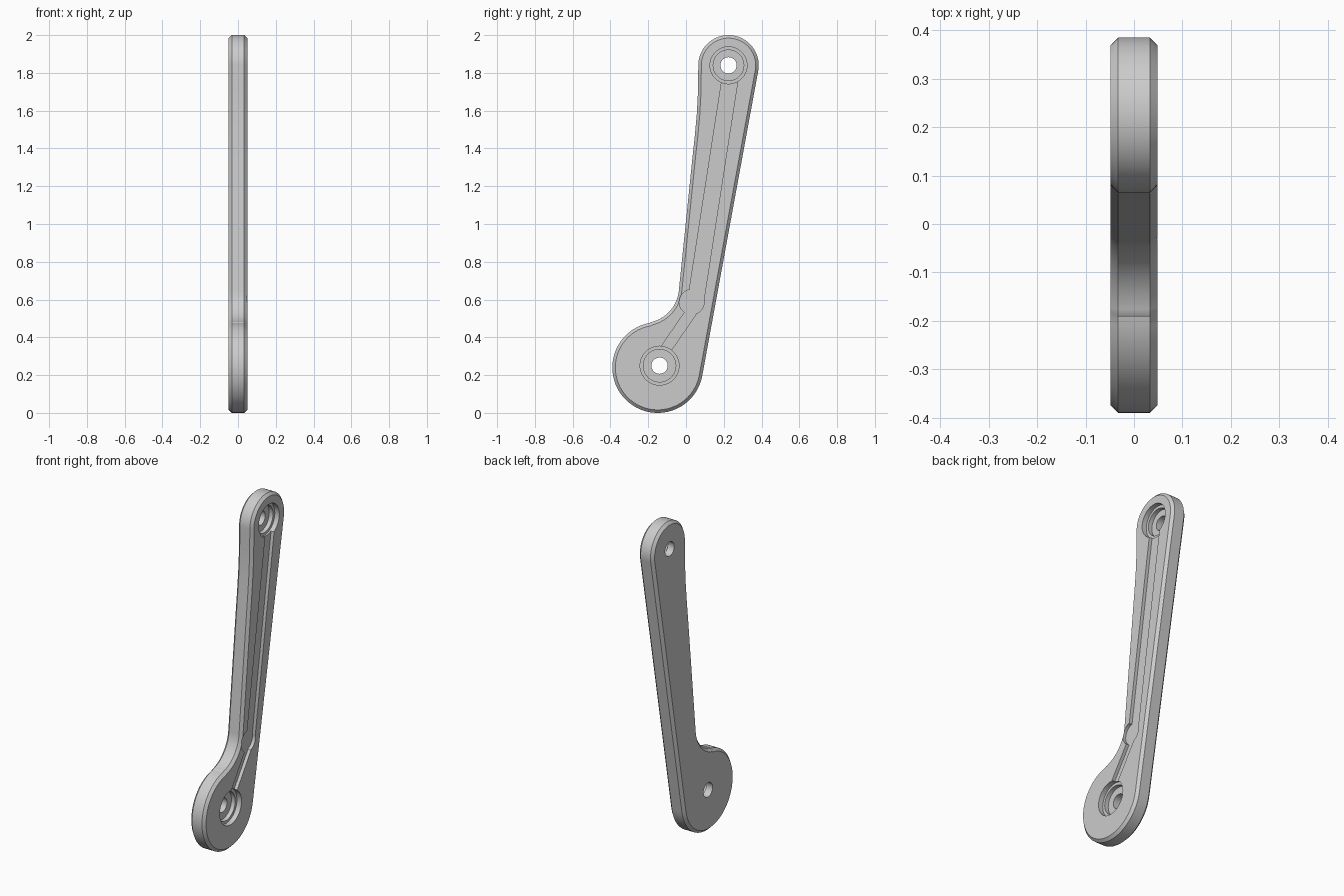
import bpy, bmesh, math
from mathutils import Vector

cube = bpy.data.objects.get("Cube")
if cube:
    bpy.data.objects.remove(cube, do_unlink=True)

HALF = 0.049      # half thickness
CHAMFER = 0.016
TOP, BOTTOM, NODE = Vector((0.225, 1.84)), Vector((-0.14, 0.25)), Vector((0.03, 0.587))

grey = bpy.data.materials.new("plain grey")
grey.use_nodes = True
colour = (0.6, 0.6, 0.6, 1)
grey.diffuse_color = colour
grey.node_tree.nodes["Principled BSDF"].inputs["Base Color"].default_value = colour


def arc(centre, radius, start, end, steps):
    """Points in the (y, z) plane, angles in degrees."""
    angles = [math.radians(start + (end - start) * i / steps) for i in range(steps + 1)]
    return [Vector((centre[0] + radius * math.cos(a), centre[1] + radius * math.sin(a))) for a in angles]


def inset(points, amount):
    """Move a counter-clockwise outline inwards."""
    result = []
    for i, p in enumerate(points):
        a = (p - points[i - 1]).normalized()
        b = (points[(i + 1) % len(points)] - p).normalized()
        na, nb = Vector((-a.y, a.x)), Vector((-b.y, b.x))
        result.append(p + (na + nb) * amount / (1 + na.dot(nb)))
    return result


def loft(name, layers):
    """Closed solid from (x, outline) layers."""
    bm = bmesh.new()
    rings = [[bm.verts.new((x, p.x, p.y)) for p in pts] for x, pts in layers]
    for low, high in zip(rings, rings[1:]):
        for i in range(len(low)):
            j = (i + 1) % len(low)
            bm.faces.new((low[i], low[j], high[j], high[i]))
    bm.faces.new(rings[0][::-1])
    bm.faces.new(rings[-1])
    bmesh.ops.recalc_face_normals(bm, faces=bm.faces[:])
    mesh = bpy.data.meshes.new(name)
    bm.to_mesh(mesh)
    bm.free()
    mesh.materials.append(grey)
    obj = bpy.data.objects.new(name, mesh)
    bpy.context.collection.objects.link(obj)
    return obj


# Arm outline: big lower lobe, straight back edge, rounded tip, curved neck
outline = arc((-0.15, 0.24), 0.24, 100, 349.7, 56)
outline += arc(TOP, 0.16, -10.3, 180, 40)
outline += [Vector(p) for p in ((0.0645, 1.76), (0.062, 1.67), (0.057, 1.58), (0.047, 1.47), (0.034, 1.35))]
outline += arc((-0.227, 0.666), 0.19, -6, -78, 20)
inner = inset(outline, CHAMFER)
arm = loft("lever_arm", [(-HALF, inner), (-HALF + CHAMFER, outline),
                         (HALF - CHAMFER, outline), (HALF, inner)])


def cut(points, depth):
    """Sink a shape into the recessed face."""
    cutter = loft("cutter", [(HALF - depth, points), (HALF + 0.05, points)])
    cutter.hide_render = True
    mod = arm.modifiers.new("cut", "BOOLEAN")
    mod.operation, mod.solver, mod.object = "DIFFERENCE", "EXACT", cutter
    bpy.context.view_layer.objects.active = arm
    bpy.ops.object.modifier_apply(modifier=mod.name)
    bpy.data.objects.remove(cutter, do_unlink=True)


def groove(start, end, half_width):
    a, b = Vector(start), Vector(end)
    d = (b - a).normalized()
    n = Vector((-d.y, d.x)) * half_width
    cut([a - n, b - n, b + n, a + n], 0.02)


# Channel with a round pocket at its bend
groove((0.05, 0.585), (0.232, 1.76), 0.042)
groove((-0.106, 0.34), (0.03, 0.537), 0.028)
cut(arc(NODE, 0.066, 0, 352.5, 47), 0.02)

# Stepped pivot bores
for centre, wide, narrow in ((TOP, 0.098, 0.081), (BOTTOM, 0.103, 0.086)):
    for radius, depth in ((wide, 0.03), (narrow, 0.055), (0.043, 0.2)):
        cut(arc(centre, radius, 0, 352.5, 47), depth)

bpy.ops.object.select_all(action="DESELECT")
arm.select_set(True)
bpy.context.view_layer.objects.active = arm
bpy.ops.object.shade_smooth_by_angle(angle=math.radians(30))
